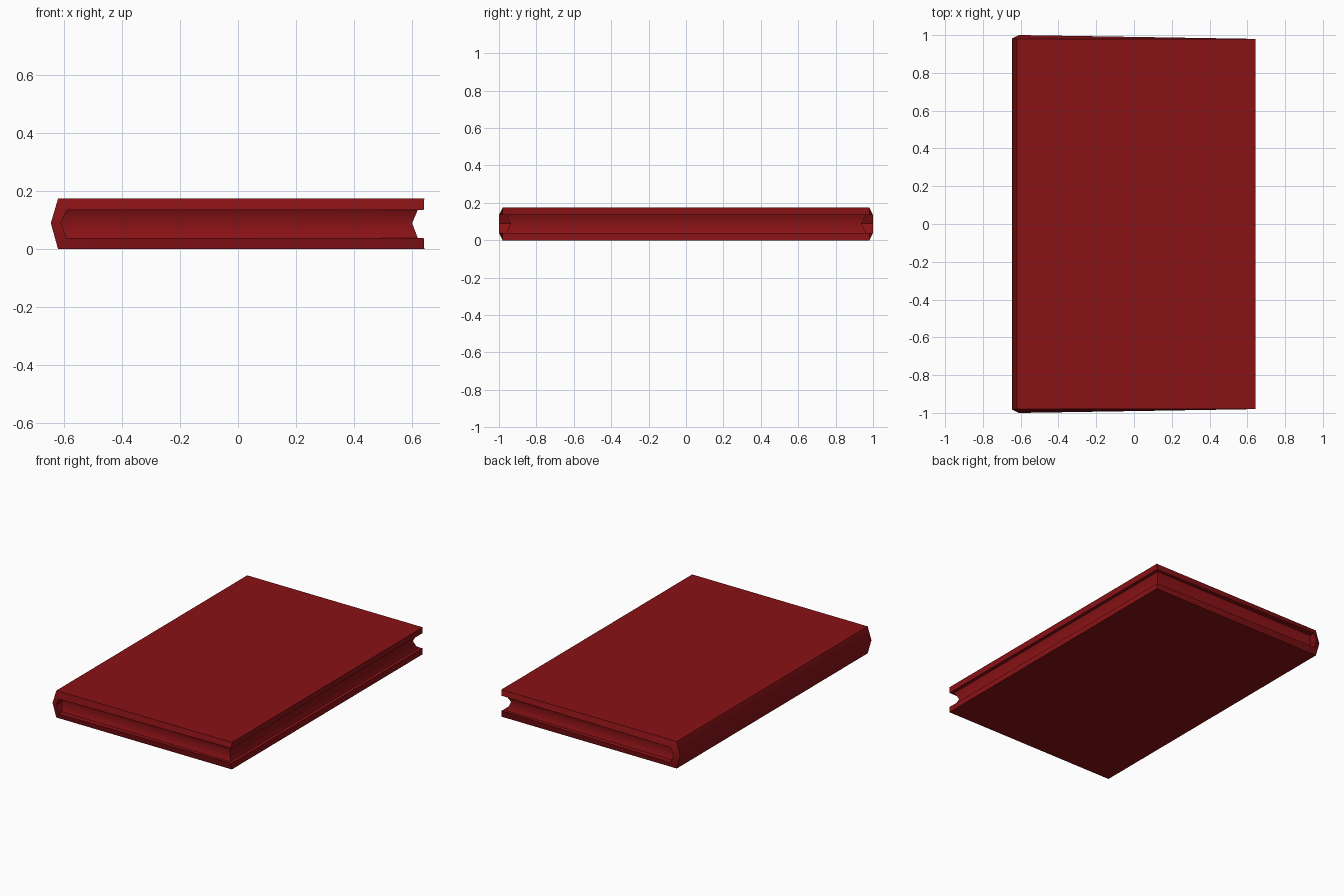
import bpy, bmesh, math

if "Cube" in bpy.data.objects:
    bpy.data.objects.remove(bpy.data.objects["Cube"])

red = bpy.data.materials.new("dark_red")
red.diffuse_color = (0.25, 0.006, 0.008, 1)
red.use_nodes = True
red.node_tree.nodes["Principled BSDF"].inputs["Base Color"].default_value = red.diffuse_color


def finish(name, bm, angle):
    bmesh.ops.recalc_face_normals(bm, faces=bm.faces)
    mesh = bpy.data.meshes.new(name)
    bm.to_mesh(mesh)
    bm.free()
    mesh.materials.append(red)
    ob = bpy.data.objects.new(name, mesh)
    bpy.context.collection.objects.link(ob)
    bpy.ops.object.select_all(action='DESELECT')
    ob.select_set(True)
    bpy.context.view_layer.objects.active = ob
    bpy.ops.object.shade_smooth_by_angle(angle=math.radians(angle))
    return ob


# Cover: C-shaped wrap with a pointed spine; (x, z, half length) per corner
outer = [(0.642, 0, 0.98), (-0.62, 0, 0.98), (-0.645, 0.09, 0.983),
         (-0.62, 0.175, 0.98), (0.642, 0.175, 0.98)]
inner = [(0.64, 0.038, 0.98), (-0.59, 0.038, 1.0), (-0.61, 0.09, 1.0),
         (-0.59, 0.136, 1.0), (0.64, 0.136, 0.98)]
bm = bmesh.new()
loop = outer + inner[::-1]
ends = [[bm.verts.new((x, s * y, z)) for x, z, y in loop] for s in (-1, 1)]
n = len(loop)
for i in range(n):
    j = (i + 1) % n
    bm.faces.new((ends[0][i], ends[0][j], ends[1][j], ends[1][i]))
for end in ends:
    for i in range(4):
        bm.faces.new((end[i], end[i + 1], end[n - 2 - i], end[n - 1 - i]))
finish("cover", bm, 40)

# Pages: block with three edges pinched inwards, back edge follows the spine
bm = bmesh.new()
rings = []
for z, left, right, y in [(0.037, -0.592, 0.62, 0.963),
                          (0.09, -0.612, 0.6, 0.938),
                          (0.137, -0.592, 0.62, 0.963)]:
    rings.append([bm.verts.new(c) for c in
                  [(left, -y, z), (right, -y, z), (right, y, z), (left, y, z)]])
for a, b in zip(rings, rings[1:]):
    for i in range(4):
        j = (i + 1) % 4
        bm.faces.new((a[i], a[j], b[j], b[i]))
bm.faces.new(rings[0])
bm.faces.new(rings[-1])
finish("pages", bm, 60)
